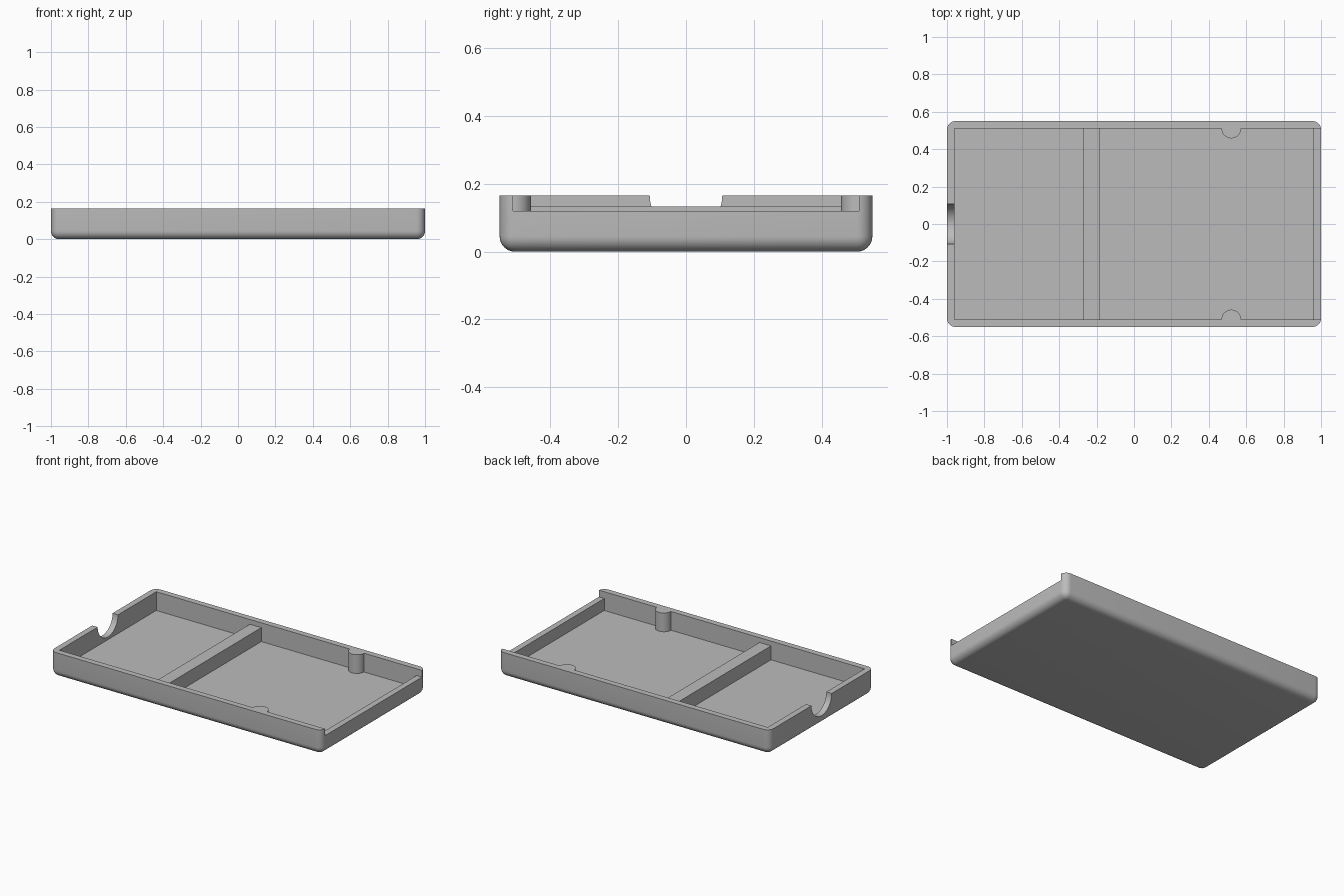
import bpy, bmesh, math
from mathutils import Matrix

cube = bpy.data.objects.get("Cube")
if cube:
    bpy.data.objects.remove(cube, do_unlink=True)

# Main dimensions
HALF_X, HALF_Y, HEIGHT = 1.0, 0.55, 0.165
WALL, FLOOR, ROUND = 0.04, 0.04, 0.045
IN_X, IN_Y = HALF_X - WALL, HALF_Y - WALL

grey = bpy.data.materials.new("grey plastic")
grey.use_nodes = True
COLOUR = (0.5, 0.5, 0.5, 1)
grey.diffuse_color = COLOUR
grey.node_tree.nodes["Principled BSDF"].inputs["Base Color"].default_value = COLOUR


def add_object(name, bm):
    bmesh.ops.recalc_face_normals(bm, faces=bm.faces)
    mesh = bpy.data.meshes.new(name)
    bm.to_mesh(mesh)
    bm.free()
    mesh.materials.append(grey)
    obj = bpy.data.objects.new(name, mesh)
    bpy.context.collection.objects.link(obj)
    return obj


def box(low, high):
    bm = bmesh.new()
    bmesh.ops.create_cube(bm, size=1)
    for v in bm.verts:
        v.co = [a if c < 0 else b for a, b, c in zip(low, high, v.co)]
    return bm


def smooth(obj):
    bpy.ops.object.select_all(action="DESELECT")
    obj.select_set(True)
    bpy.context.view_layer.objects.active = obj
    bpy.ops.object.shade_smooth_by_angle(angle=math.radians(30))


# Outer block: rounded upright corners and bottom edges, flat rim
bm = box((-HALF_X, -HALF_Y, 0), (HALF_X, HALF_Y, HEIGHT))
edges = [e for e in bm.edges if min(v.co.z for v in e.verts) < HEIGHT / 2]
bmesh.ops.bevel(bm, geom=edges, offset=ROUND, segments=8, profile=0.5, affect="EDGES")
tray = add_object("tray", bm)

# Cutters: cavity, lowered end wall, round cable notch in the opposite wall
cavity = add_object("cavity_cutter", box((-IN_X, -IN_Y, FLOOR), (IN_X, IN_Y, 1)))
opening = add_object("opening_cutter", box((IN_X - 0.1, -IN_Y, 0.12), (HALF_X + 0.1, IN_Y, 1)))
bm = bmesh.new()
place = Matrix.Translation((-HALF_X, 0, HEIGHT)) @ Matrix.Rotation(math.pi / 2, 4, "Y")
bmesh.ops.create_cone(bm, cap_ends=True, segments=64, radius1=0.107, radius2=0.107,
                      depth=0.2, matrix=place)
notch = add_object("notch_cutter", bm)

cutters = [cavity, opening, notch]
for cutter in cutters:
    cutter.hide_render = True
    mod = tray.modifiers.new(cutter.name, "BOOLEAN")
    mod.operation, mod.solver, mod.object = "DIFFERENCE", "EXACT", cutter

# Bake the cuts, then drop the cutters
graph = bpy.context.evaluated_depsgraph_get()
cut_mesh = bpy.data.meshes.new_from_object(tray.evaluated_get(graph))
tray.modifiers.clear()
tray.data = cut_mesh
for cutter in cutters:
    bpy.data.objects.remove(cutter, do_unlink=True)
smooth(tray)

# Cross divider
add_object("divider", box((-0.27, -IN_Y, FLOOR), (-0.185, IN_Y, 0.133)))

# Half-round posts against the long walls
for name, side in (("front_post", -1), ("back_post", 1)):
    bm = bmesh.new()
    arc = [math.pi * i / 24 for i in range(25)]
    ring = [bm.verts.new((0.52 + 0.052 * math.cos(a), side * (IN_Y - 0.052 * math.sin(a)), FLOOR))
            for a in arc]
    face = bm.faces.new(ring)
    top = bmesh.ops.extrude_face_region(bm, geom=[face])["geom"]
    bmesh.ops.translate(bm, vec=(0, 0, HEIGHT - FLOOR),
                        verts=[g for g in top if isinstance(g, bmesh.types.BMVert)])
    smooth(add_object(name, bm))
